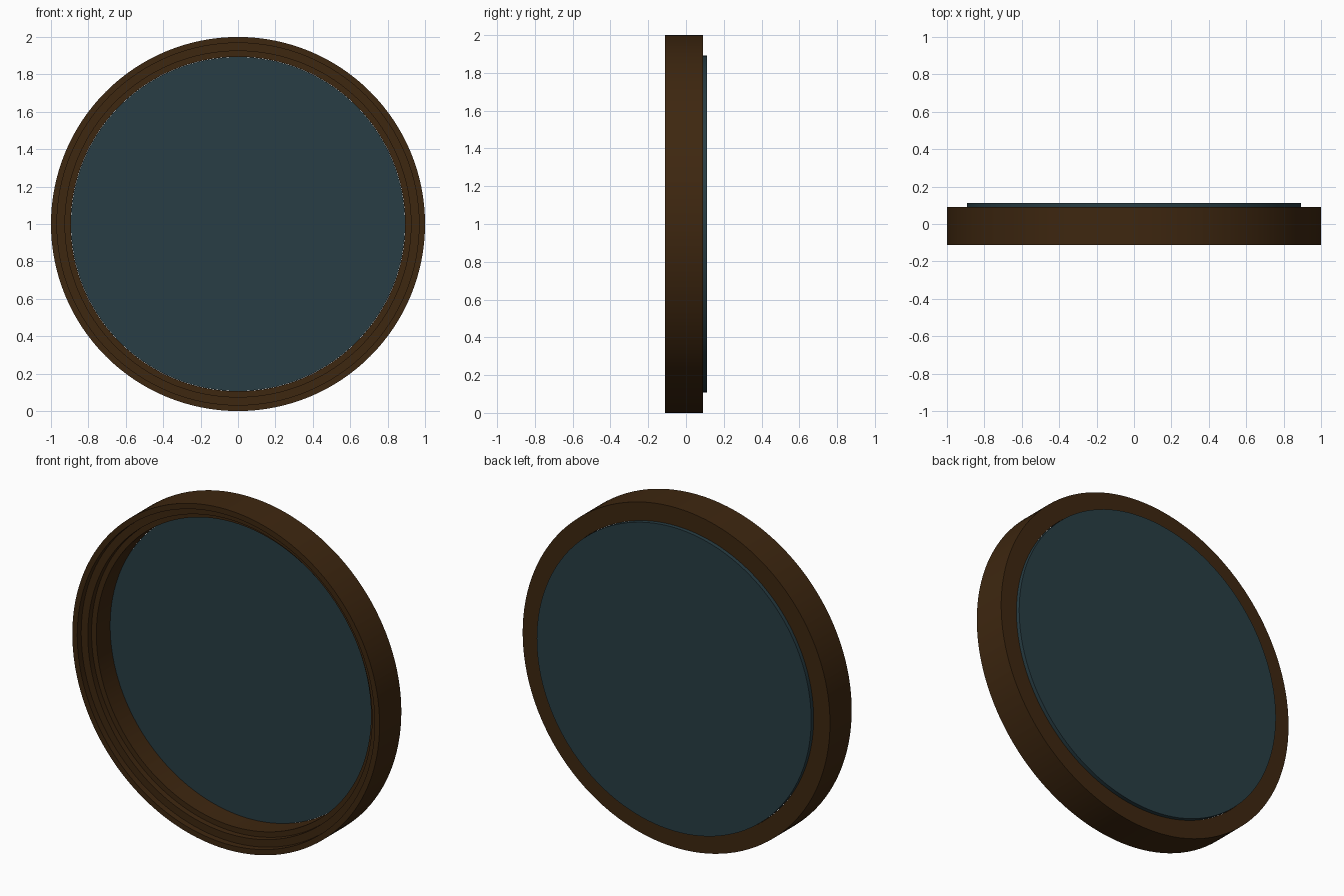
import bpy, math

if "Cube" in bpy.data.objects:
    bpy.data.objects.remove(bpy.data.objects["Cube"])

SEG = 128
CZ = 1.0  # height of the centre


def material(name, rgb):
    m = bpy.data.materials.new(name)
    m.diffuse_color = (*rgb, 1.0)
    m.use_nodes = True
    m.node_tree.nodes["Principled BSDF"].inputs["Base Color"].default_value = m.diffuse_color
    return m


def lathe(name, profile, mat, closed):
    """Spin (radius, y) points around the y axis; open profiles get end caps."""
    n = len(profile)
    verts, faces = [], []
    for i in range(SEG):
        a = 2 * math.pi * i / SEG
        verts += [(r * math.cos(a), y, CZ + r * math.sin(a)) for r, y in profile]
    for i in range(SEG):
        j = (i + 1) % SEG
        for k in range(n if closed else n - 1):
            l = (k + 1) % n
            faces.append((i * n + k, i * n + l, j * n + l, j * n + k))
    if not closed:
        faces.append([i * n for i in range(SEG)])
        faces.append([i * n + n - 1 for i in reversed(range(SEG))])
    mesh = bpy.data.meshes.new(name)
    mesh.from_pydata(verts, [], faces)
    mesh.materials.append(mat)
    ob = bpy.data.objects.new(name, mesh)
    bpy.context.collection.objects.link(ob)
    bpy.ops.object.select_all(action='DESELECT')
    ob.select_set(True)
    bpy.context.view_layer.objects.active = ob
    # Consistent outward normals
    bpy.ops.object.mode_set(mode='EDIT')
    bpy.ops.mesh.select_all(action='SELECT')
    bpy.ops.mesh.normals_make_consistent(inside=False)
    bpy.ops.object.mode_set(mode='OBJECT')
    bpy.ops.object.shade_smooth_by_angle(angle=math.radians(30))
    return ob


wood = material("dark brown wood", (0.048, 0.020, 0.005))
glass = material("dark blue grey glass", (0.021, 0.047, 0.058))

# Round frame: front lip stepping inward twice, then a deep straight wall
lathe("frame", [
    (1.0, -0.112), (1.0, 0.09), (0.894, 0.09),
    (0.894, -0.04), (0.925, -0.04),
    (0.925, -0.075), (0.968, -0.075), (0.968, -0.112),
], wood, True)

# Mirror disc set at the back of the frame, slightly proud of it
lathe("mirror_disc", [(0.893, 0.087), (0.893, 0.112)], glass, False)
